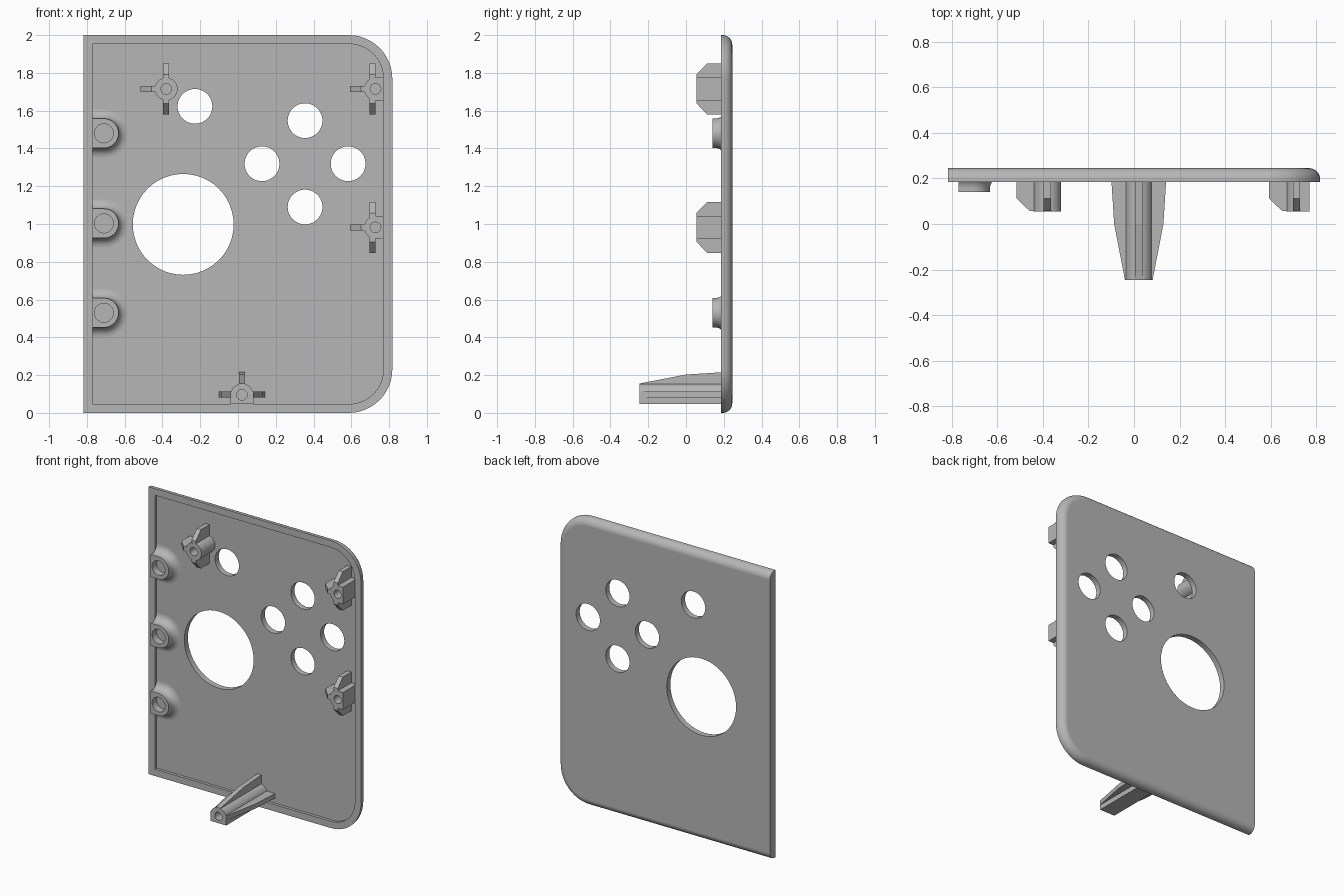
import bpy, bmesh
from math import sin, cos, pi, radians
from mathutils import Vector

if "Cube" in bpy.data.objects:
    bpy.data.objects.remove(bpy.data.objects["Cube"])

grey = bpy.data.materials.new("plain grey")
grey.use_nodes = True
GREY = (0.47, 0.47, 0.47, 1)
grey.diffuse_color = GREY
grey.node_tree.nodes["Principled BSDF"].inputs["Base Color"].default_value = GREY

LEFT, RIGHT, TOP = -0.817, 0.817, 2.0
FRONT, FLOOR, BACK = 0.185, 0.205, 0.245
EMBED = 0.22
RIM = 0.047


def loft(name, layers):
    """Solid through a list of (outline, y) layers, capped at both ends."""
    bm = bmesh.new()
    rings = [[bm.verts.new((x, y, z)) for x, z in pts] for pts, y in layers]
    for a, b in zip(rings, rings[1:]):
        for i in range(len(a)):
            j = (i + 1) % len(a)
            bm.faces.new((a[i], a[j], b[j], b[i]))
    bm.faces.new(rings[0])
    bm.faces.new(rings[-1])
    return finish(name, bm)


def finish(name, bm):
    bmesh.ops.recalc_face_normals(bm, faces=bm.faces)
    mesh = bpy.data.meshes.new(name)
    bm.to_mesh(mesh)
    bm.free()
    mesh.materials.append(grey)
    obj = bpy.data.objects.new(name, mesh)
    bpy.context.collection.objects.link(obj)
    return obj


def arc(cx, cz, r, start, end, n):
    return [(cx + r * cos(start + (end - start) * i / n),
             cz + r * sin(start + (end - start) * i / n)) for i in range(n + 1)]


def circle(cx, cz, r, n=48):
    return arc(cx, cz, r, 0, 2 * pi, n)[:-1]


def tongue(cx, cz, r, angle, reach):
    """Half circle with straight sides running towards angle."""
    pts = arc(cx, cz, r, angle + pi / 2, angle + 3 * pi / 2, 24)
    dx, dz = reach * cos(angle), reach * sin(angle)
    return [(pts[0][0] + dx, pts[0][1] + dz)] + pts + [(pts[-1][0] + dx, pts[-1][1] + dz)]


def bore(obj, holes, y0, y1):
    """Cut round holes (x, z, radius) between two depths."""
    for x, z, r in holes:
        cutter = loft("hole_cutter", [(circle(x, z, r), y0), (circle(x, z, r), y1)])
        cutter.hide_render = True
        mod = obj.modifiers.new("hole", "BOOLEAN")
        mod.operation, mod.solver, mod.object = "DIFFERENCE", "EXACT", cutter
        bpy.context.view_layer.objects.active = obj
        bpy.ops.object.modifier_apply(modifier=mod.name)
        bpy.data.objects.remove(cutter)


def smooth(obj):
    bpy.ops.object.select_all(action="DESELECT")
    obj.select_set(True)
    bpy.context.view_layer.objects.active = obj
    bpy.ops.object.shade_smooth_by_angle(angle=radians(30))
    mod = obj.modifiers.new("flat_face_normals", "WEIGHTED_NORMAL")
    mod.keep_sharp = True


def fin(name, x, z, angle, profile, width=0.032):
    """Thin web: (distance, y) profile pointing towards angle."""
    out = Vector((cos(angle), 0, sin(angle)))
    side = Vector((-sin(angle), 0, cos(angle))) * width / 2
    bm = bmesh.new()
    a, b = [[bm.verts.new(Vector((x, y, z)) + out * d + side * s) for d, y in profile]
            for s in (-1, 1)]
    bm.faces.new(a)
    bm.faces.new(b)
    for i in range(len(a)):
        j = (i + 1) % len(a)
        bm.faces.new((a[i], a[j], b[j], b[i]))
    return finish(name, bm)


# Panel: square left corners, rounded right corners, rounded back edge, front rim
def panel_outline(inset, left):
    r, right, top = 0.23 - inset, RIGHT - inset, TOP - inset
    return ([(left, top), (left, inset)]
            + arc(right - r, inset + r, r, -pi / 2, 0, 12)
            + arc(right - r, top - r, r, 0, pi / 2, 12))


inner = panel_outline(RIM, LEFT + RIM)
layers = [(inner, FLOOR), (inner, FRONT), (panel_outline(0, LEFT), FRONT)]
ROUND = 0.05
for i in range(9):
    t = pi / 2 * i / 8
    layers.append((panel_outline(ROUND * (1 - cos(t)), LEFT), BACK - ROUND + ROUND * sin(t)))
panel = loft("panel", layers)
SMALL = 0.092
bore(panel, [(-0.29, 0.998, 0.267), (-0.228, 1.623, SMALL), (0.355, 1.547, SMALL),
             (0.127, 1.319, SMALL), (0.583, 1.319, SMALL), (0.355, 1.09, SMALL)], 0.1, 0.3)
smooth(panel)

# Filleted bosses along the left rim
CX, R, FIL = -0.71, 0.078, 0.05
for label, z in (("upper", 1.48), ("middle", 1.003), ("lower", 0.53)):
    def ring(grow):
        return tongue(CX, z, R + grow, pi, CX - (LEFT + RIM))
    layers = [(ring(0), 0.14)]
    for i in range(9):
        t = pi / 2 * i / 8
        layers.append((ring(FIL * (1 - cos(t))), FLOOR - FIL + FIL * sin(t)))
    layers.append((ring(FIL), EMBED))
    boss = loft(label + "_boss", layers)
    bore(boss, [(CX, z, 0.05)], 0.1, 0.19)
    smooth(boss)


# Screw posts with webs
def post(name, x, z, tip, outline, webs, profile):
    body = loft(name, [(outline, tip), (outline, EMBED)])
    bore(body, [(x, z, 0.028)], tip - 0.05, tip + 0.1)
    smooth(body)
    for i, (wx, wz, angle) in enumerate(webs):
        fin(f"{name}_web_{i + 1}", wx, wz, angle, profile)


UP, DOWN = pi / 2, -pi / 2
START, PR = 0.045, 0.06
SHORT = [(START, EMBED), (0.135, EMBED), (0.135, 0.112), (0.077, 0.056), (START, 0.056)]
LONG = [(START, EMBED), (0.122, EMBED), (0.108, 0), (0.061, -0.244), (START, -0.244)]

post("upper_right_post", -0.38, 1.715, 0.055, circle(-0.38, 1.715, PR),
     [(-0.38, 1.715, a) for a in (UP, DOWN, pi)], SHORT)
PX = 0.728
for label, z in (("upper_left_post", 1.715), ("lower_left_post", 0.982)):
    post(label, PX, z, 0.055, tongue(PX, z, PR, 0, RIGHT - RIM - PX),
         [(PX - 0.015, z, UP), (PX - 0.015, z, DOWN), (PX, z, pi)], SHORT)
BX, BZ = 0.021, 0.095
post("bottom_post", BX, BZ, -0.245, tongue(BX, BZ, PR, DOWN, BZ - RIM),
     [(BX, BZ, UP), (BX, BZ + 0.003, 0), (BX, BZ + 0.003, pi)], LONG)
